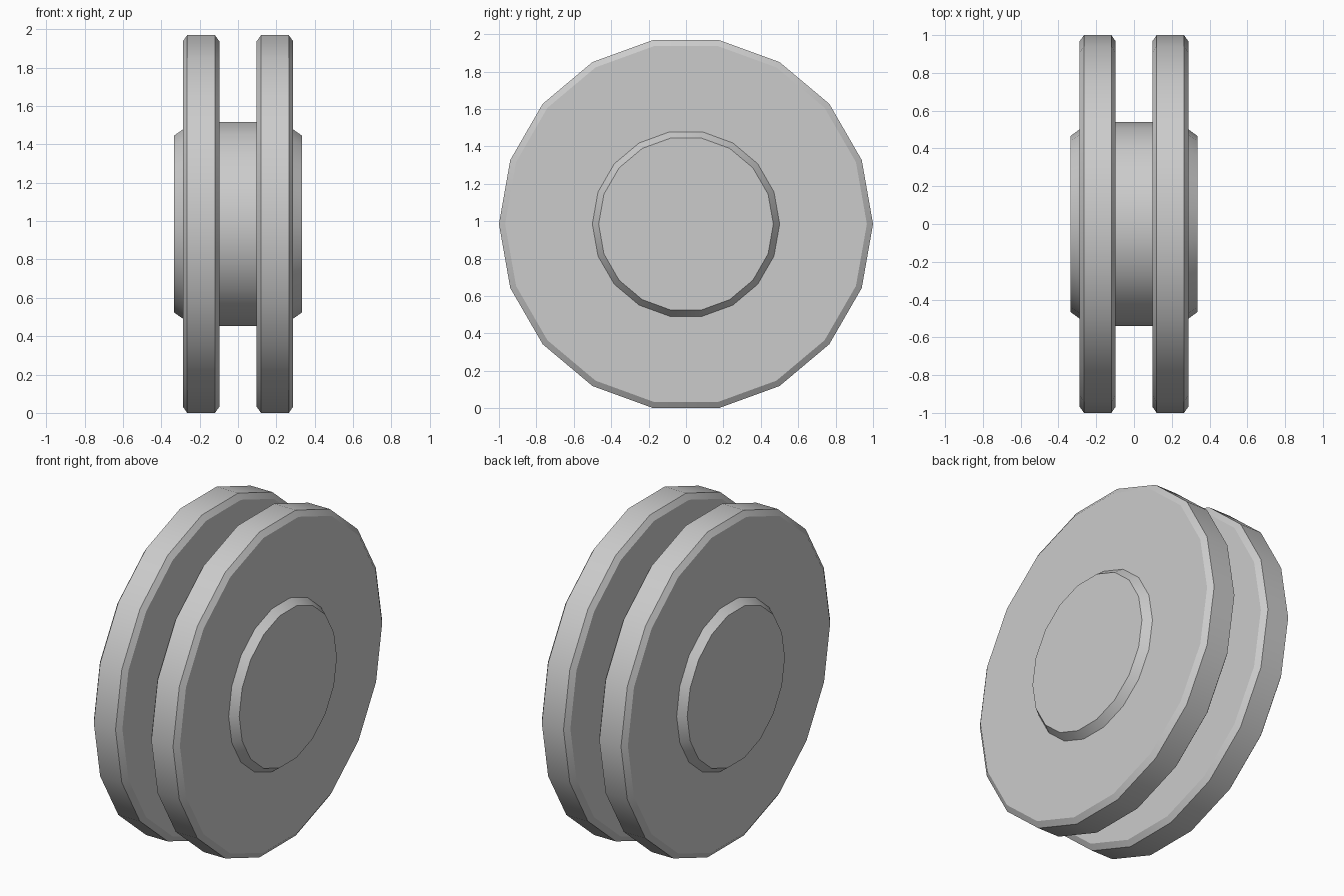
import bpy, bmesh
from math import cos, sin, pi, radians

if "Cube" in bpy.data.objects:
    bpy.data.objects.remove(bpy.data.objects["Cube"])

SIDES = 18
CZ = cos(radians(10))  # axle height: flat of the rim rests on the ground


def lathe(name, profile):
    """Closed solid turned about the x axis from (x, radius) points."""
    bm = bmesh.new()
    rings = [[bm.verts.new((x, r * cos(2 * pi * i / SIDES), r * sin(2 * pi * i / SIDES)))
              for i in range(SIDES)] for x, r in profile]
    for a, b in zip(rings, rings[1:]):
        for i in range(SIDES):
            j = (i + 1) % SIDES
            bm.faces.new((a[i], a[j], b[j], b[i]))
    bm.faces.new(rings[0])
    bm.faces.new(rings[-1])
    bmesh.ops.recalc_face_normals(bm, faces=bm.faces)
    mesh = bpy.data.meshes.new(name)
    bm.to_mesh(mesh)
    bm.free()
    obj = bpy.data.objects.new(name, mesh)
    bpy.context.collection.objects.link(obj)
    obj.location.z = CZ
    bpy.ops.object.select_all(action='DESELECT')
    obj.select_set(True)
    bpy.context.view_layer.objects.active = obj
    bpy.ops.object.shade_smooth_by_angle(angle=radians(30))
    return obj


# Two bevelled discs
for name, s in (("left_disc", -1), ("right_disc", 1)):
    lathe(name, [(s * 0.097, 0.967), (s * 0.12, 1.0), (s * 0.265, 1.0), (s * 0.288, 0.967)])

# Central hub with tapered ends poking through the discs
lathe("hub", [(-0.335, 0.467), (-0.232, 0.541), (0.232, 0.541), (0.335, 0.467)])
